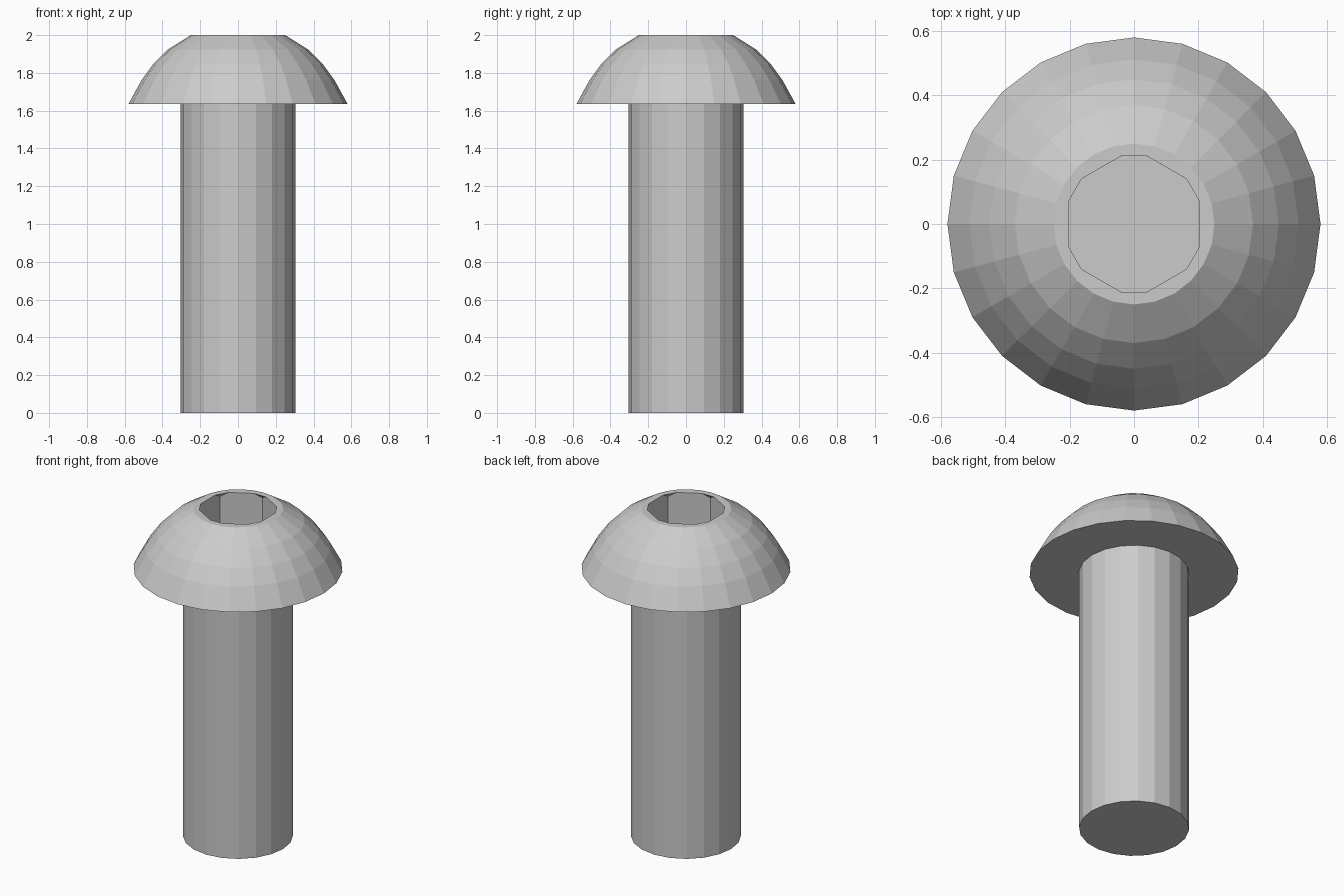
import bpy, bmesh
from math import cos, sin, pi, radians

if "Cube" in bpy.data.objects:
    bpy.data.objects.remove(bpy.data.objects["Cube"])

bm = bmesh.new()


def ring(angles, r, z):
    return [bm.verts.new((r * cos(a), r * sin(a), z)) for a in angles]


def even(n, start=0.0):
    return [start + 2 * pi * i / n for i in range(n)]


def skin(a, b):
    # quads between two rings of equal count
    n = len(a)
    for i in range(n):
        j = (i + 1) % n
        bm.faces.new((a[i], a[j], b[j], b[i]))


def loop_edges(r):
    edges = []
    for i, v in enumerate(r):
        w = r[(i + 1) % len(r)]
        edges.append(bm.edges.get((v, w)) or bm.edges.new((v, w)))
    return edges


def annulus(outer, inner):
    # flat face between two rings of different count
    bmesh.ops.triangle_fill(bm, use_beauty=True,
                            edges=loop_edges(outer) + loop_edges(inner))


# shank: 20 sides
foot = ring(even(20), 0.305, 0.0)
neck = ring(even(20), 0.305, 1.635)
skin(foot, neck)
bm.faces.new(foot[::-1])

# domed head: 24 sides
profile = [(0.58, 1.635), (0.512, 1.76), (0.45, 1.845), (0.37, 1.925), (0.25, 2.0)]
dome = [ring(even(24), r, z) for r, z in profile]
for a, b in zip(dome, dome[1:]):
    skin(a, b)
annulus(dome[0], neck)

# hex socket: mouth has clipped corners, walls run down to a full hexagon
apothem, mouth_r = 0.203, 0.215
half = radians(19.2)
mouth = ring([k * pi / 3 + s * half for k in range(6) for s in (-1, 1)], mouth_r, 2.0)
hex_r = apothem / cos(pi / 6)
upper = ring(even(6, pi / 6), hex_r, 1.975)
floor = ring(even(6, pi / 6), hex_r, 1.76)
annulus(dome[-1], mouth)
for k in range(6):
    a, b, c = mouth[2 * k], mouth[2 * k + 1], mouth[(2 * k + 2) % 12]
    bm.faces.new((a, b, upper[k], upper[k - 1]))
    bm.faces.new((b, c, upper[k]))
skin(upper, floor)
bm.faces.new(floor)

bmesh.ops.recalc_face_normals(bm, faces=bm.faces)
mesh = bpy.data.meshes.new("button_head_bolt")
bm.to_mesh(mesh)
bm.free()
bpy.context.collection.objects.link(bpy.data.objects.new("button_head_bolt", mesh))
